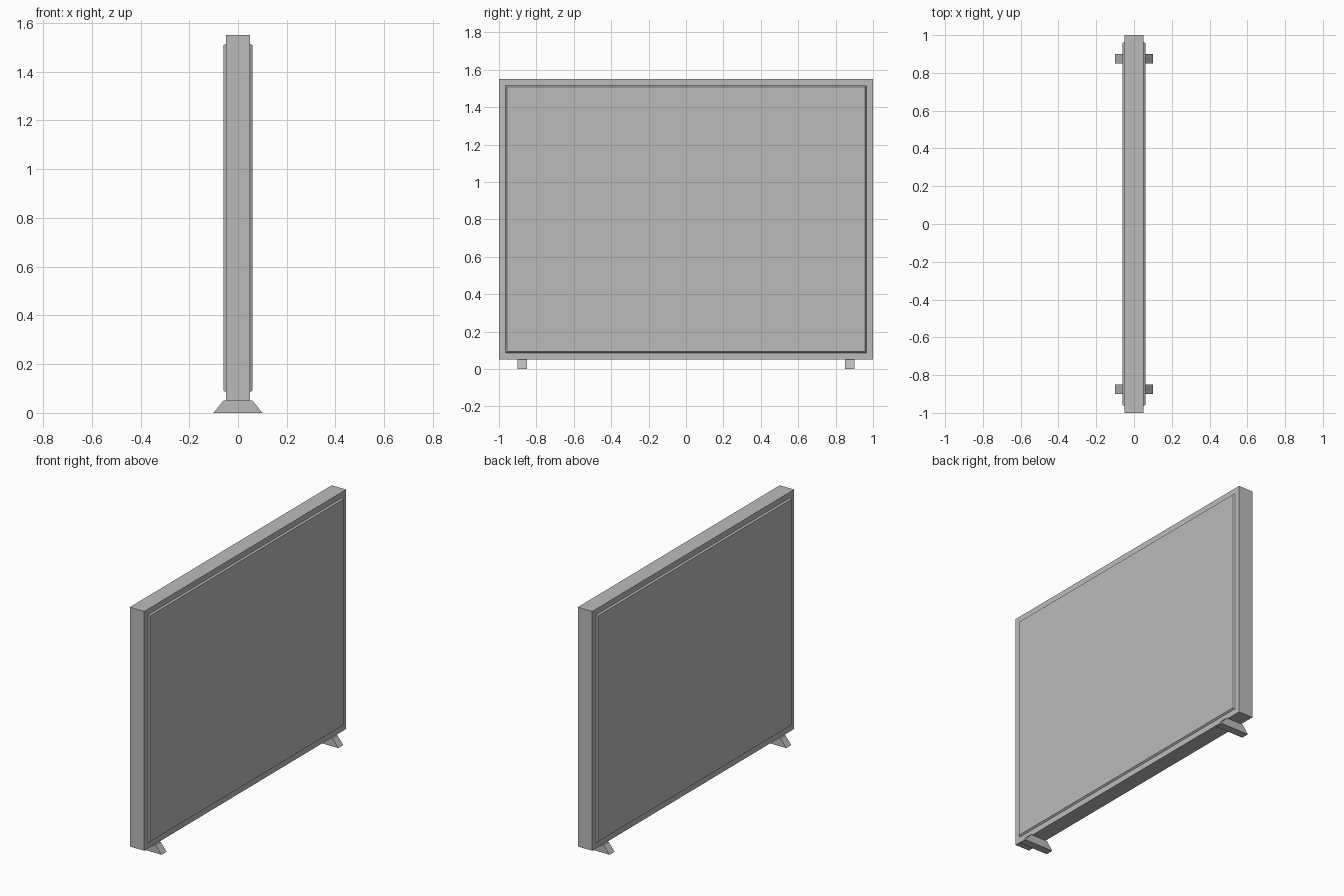
import bpy
import bmesh

if "Cube" in bpy.data.objects:
    bpy.data.objects.remove(bpy.data.objects["Cube"], do_unlink=True)

grey = bpy.data.materials.new("plain_grey")
grey.use_nodes = True
grey.diffuse_color = (0.5, 0.5, 0.5, 1)
grey.node_tree.nodes["Principled BSDF"].inputs["Base Color"].default_value = (0.5, 0.5, 0.5, 1)


def finish(name, bm):
    bmesh.ops.recalc_face_normals(bm, faces=bm.faces)
    mesh = bpy.data.meshes.new(name)
    bm.to_mesh(mesh)
    bm.free()
    mesh.materials.append(grey)
    obj = bpy.data.objects.new(name, mesh)
    bpy.context.collection.objects.link(obj)
    return obj


# Panel: a slab with a chamfered raised field on each broad side
bm = bmesh.new()
bmesh.ops.create_cube(bm, size=1)
for v in bm.verts:
    v.co.x *= 0.1
    v.co.y *= 2
    v.co.z = v.co.z * 1.5 + 0.8
sides = [f for f in bm.faces if abs(f.normal.x) > 0.9]
bmesh.ops.inset_region(bm, faces=sides, thickness=0.05, depth=0)
bmesh.ops.inset_region(bm, faces=sides, thickness=0.01, depth=0.01)
finish("display_panel", bm)


# Feet: trapezoid blocks under both ends
def foot(name, y):
    bm = bmesh.new()
    profile = [(-0.1, 0), (0.1, 0), (0.06, 0.05), (-0.06, 0.05)]
    face = bm.faces.new([bm.verts.new((x, y - 0.025, z)) for x, z in profile])
    ext = bmesh.ops.extrude_face_region(bm, geom=[face])
    for v in ext["geom"]:
        if isinstance(v, bmesh.types.BMVert):
            v.co.y += 0.05
    finish(name, bm)


foot("front_foot", -0.875)
foot("back_foot", 0.875)
